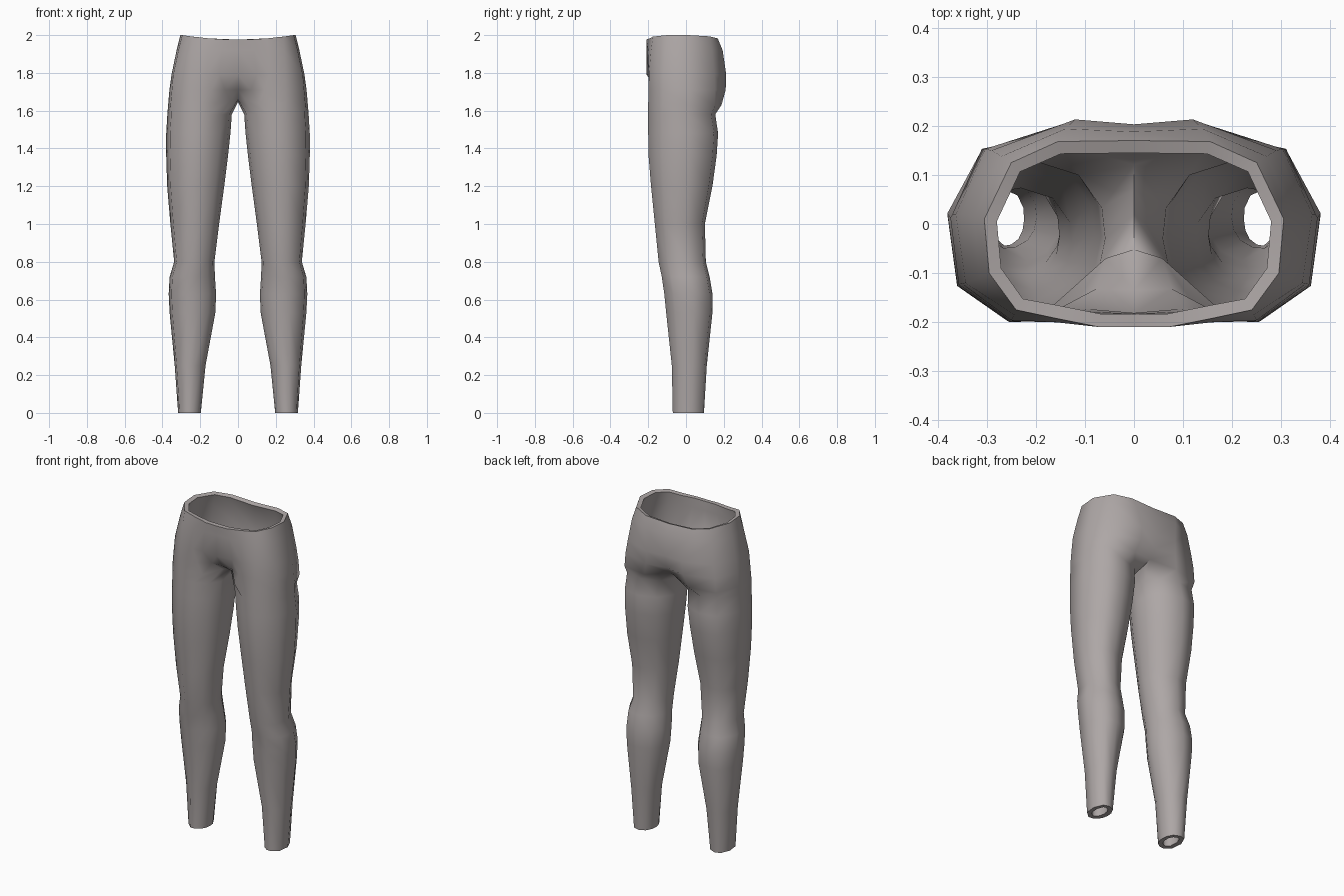
import bpy, bmesh

if "Cube" in bpy.data.objects:
    bpy.data.objects.remove(bpy.data.objects["Cube"])

THICKNESS = 0.027

# Pelvis half-rings, front centre -> outer hip -> back centre (x, y)
PELVIS = [
    (2.00, [(0, -.21), (.07, -.21), (.155, -.193), (.24, -.175), (.295, -.1),
            (.305, .01), (.25, .125), (.155, .168), (0, .17)]),
    (1.92, [(0, -.208), (.085, -.206), (.16, -.2), (.245, -.185), (.315, -.11),
            (.325, .015), (.27, .138), (.14, .194), (0, .188)]),
    (1.79, [(0, -.208), (.1, -.199), (.165, -.2), (.25, -.196), (.343, -.12),
            (.352, .02), (.29, .15), (.12, .213), (0, .203)]),
    (1.71, [(0, -.155), (.068, -.155), (.14, -.195), (.25, -.198), (.35, -.122),
            (.363, .02), (.303, .153), (.125, .21), (0, .185)]),
]
# Ring where the leg leaves the pelvis; the x = 0 points form the crotch seam
CROTCH = [(0, -.07, 1.66), (.042, -.09, 1.655), (.11, -.19, 1.64), (.25, -.2, 1.64),
          (.357, -.123, 1.63), (.37, .02, 1.63), (.31, .153, 1.625), (.15, .188, 1.63),
          (0, .14, 1.66), (0, .08, 1.645), (0, .02, 1.645)]
# Leg cross-section in a unit box
SECTION = [(-.92, -.42), (-.68, -.75), (-.25, -.97), (.25, -1), (.88, -.6), (1, .2),
           (.6, .88), (0, 1), (-.62, .8), (-.95, .35), (-1, -.05)]
# Leg heights with x and y extents: z, x0, x1, y0, y1
LEG = [(1.58, .033, .374, -.2, .155), (1.48, .04, .38, -.2, .17),
       (1.36, .053, .38, -.198, .162), (1.2, .073, .375, -.185, .14),
       (1.0, .10, .358, -.165, .10), (.8, .125, .338, -.145, .105),
       (.72, .122, .362, -.128, .125), (.63, .116, .367, -.115, .14),
       (.53, .12, .362, -.105, .14), (.25, .172, .335, -.075, .11),
       (0, .197, .317, -.07, .095)]

bm = bmesh.new()


def bridge(upper, lower, closed):
    n = len(lower) if closed else len(upper)
    for i in range(n if closed else n - 1):
        j = (i + 1) % n
        bm.faces.new((upper[i], lower[i], lower[j], upper[j]))


# Pelvis, with the waistline dipping toward the middle
prev = None
for z, pts in PELVIS:
    ring = [bm.verts.new((x, y, z - (.024 * (1 - min(1, x / .295) ** 2) if z == 2 else 0)))
            for x, y in pts]
    if prev:
        bridge(prev, ring, False)
    prev = ring
ring = [bm.verts.new(p) for p in CROTCH]
bridge(prev, ring, False)
prev = ring

# Leg
for z, x0, x1, y0, y1 in LEG:
    ring = [bm.verts.new(((x0 + x1) / 2 + u * (x1 - x0) / 2,
                          (y0 + y1) / 2 + v * (y1 - y0) / 2, z)) for u, v in SECTION]
    bridge(prev, ring, True)
    prev = ring

# Make every face point outward
bmesh.ops.recalc_face_normals(bm, faces=bm.faces[:])
hip = min(bm.faces, key=lambda f: -f.calc_center_median().x)
if hip.normal.x < 0:
    bmesh.ops.reverse_faces(bm, faces=bm.faces[:])

mesh = bpy.data.meshes.new("trousers")
bm.to_mesh(mesh)
bm.free()
trousers = bpy.data.objects.new("trousers", mesh)
bpy.context.collection.objects.link(trousers)

# Cloth colour
cloth = bpy.data.materials.new("warm grey cloth")
cloth.diffuse_color = (.42, .385, .38, 1)
cloth.use_nodes = True
cloth.node_tree.nodes["Principled BSDF"].inputs["Base Color"].default_value = cloth.diffuse_color
mesh.materials.append(cloth)

# Mirror the half, then thicken inward
mirror = trousers.modifiers.new("mirror", 'MIRROR')
mirror.use_clip = True
mirror.merge_threshold = .001
shell = trousers.modifiers.new("shell", 'SOLIDIFY')
shell.thickness = THICKNESS
shell.offset = -1

bpy.context.view_layer.objects.active = trousers
trousers.select_set(True)
bpy.ops.object.convert(target='MESH')
bpy.ops.object.shade_smooth_by_angle(angle=1.05)
